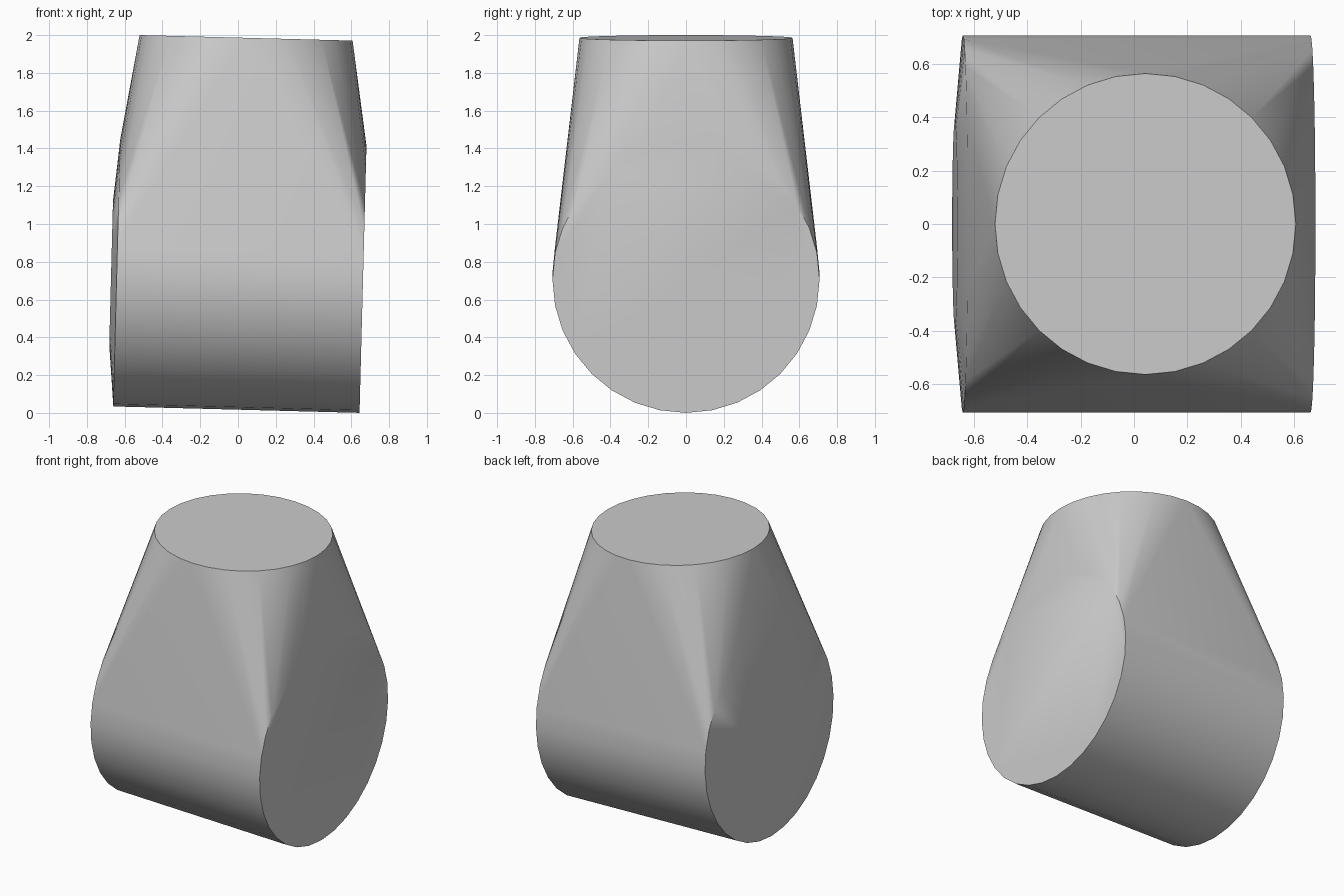
import bpy, bmesh, math
from mathutils import Matrix, Vector

cube = bpy.data.objects.get("Cube")
if cube:
    bpy.data.objects.remove(cube, do_unlink=True)

# Material
grey = bpy.data.materials.new("plain_grey")
grey.use_nodes = True
color = (0.6, 0.6, 0.6, 1)
grey.diffuse_color = color
grey.node_tree.nodes["Principled BSDF"].inputs["Base Color"].default_value = color

SIDES = 32
bm = bmesh.new()


def ring(center, radius, facing_x):
    """Add a loose circle of points facing along x or z."""
    for i in range(SIDES):
        a = math.tau * i / SIDES
        u, v = radius * math.cos(a), radius * math.sin(a)
        offset = Vector((0, v, u)) if facing_x else Vector((u, v, 0))
        bm.verts.new(Vector(center) + offset)


# Cylinder ends, shallow raised face on the right end, and top disc
ring((0.652, 0, 0), 0.707, True)
ring((-0.652, 0, 0), 0.707, True)
ring((-0.682, 0, 0), 0.38, True)
ring((0, 0, 1.262), 0.564, False)

# Wrap the discs in one skin and merge the flat caps
hull = bmesh.ops.convex_hull(bm, input=bm.verts[:])
unused = {g for g in hull["geom_interior"] + hull["geom_unused"]
          if isinstance(g, bmesh.types.BMVert)}
bmesh.ops.delete(bm, geom=list(unused), context='VERTS')
bmesh.ops.dissolve_limit(bm, angle_limit=math.radians(0.2),
                         verts=bm.verts[:], edges=bm.edges[:])
bmesh.ops.recalc_face_normals(bm, faces=bm.faces[:])

# Slight lean of the whole body
bm.transform(Matrix.Translation((0.01, 0, 0.724)) @ Matrix.Rotation(0.026, 4, 'Y'))

mesh = bpy.data.meshes.new("tapered_body")
bm.to_mesh(mesh)
bm.free()
mesh.materials.append(grey)
body = bpy.data.objects.new("tapered_body", mesh)
bpy.context.collection.objects.link(body)
bpy.ops.object.select_all(action='DESELECT')
body.select_set(True)
bpy.context.view_layer.objects.active = body
bpy.ops.object.shade_smooth_by_angle(angle=math.radians(30))
